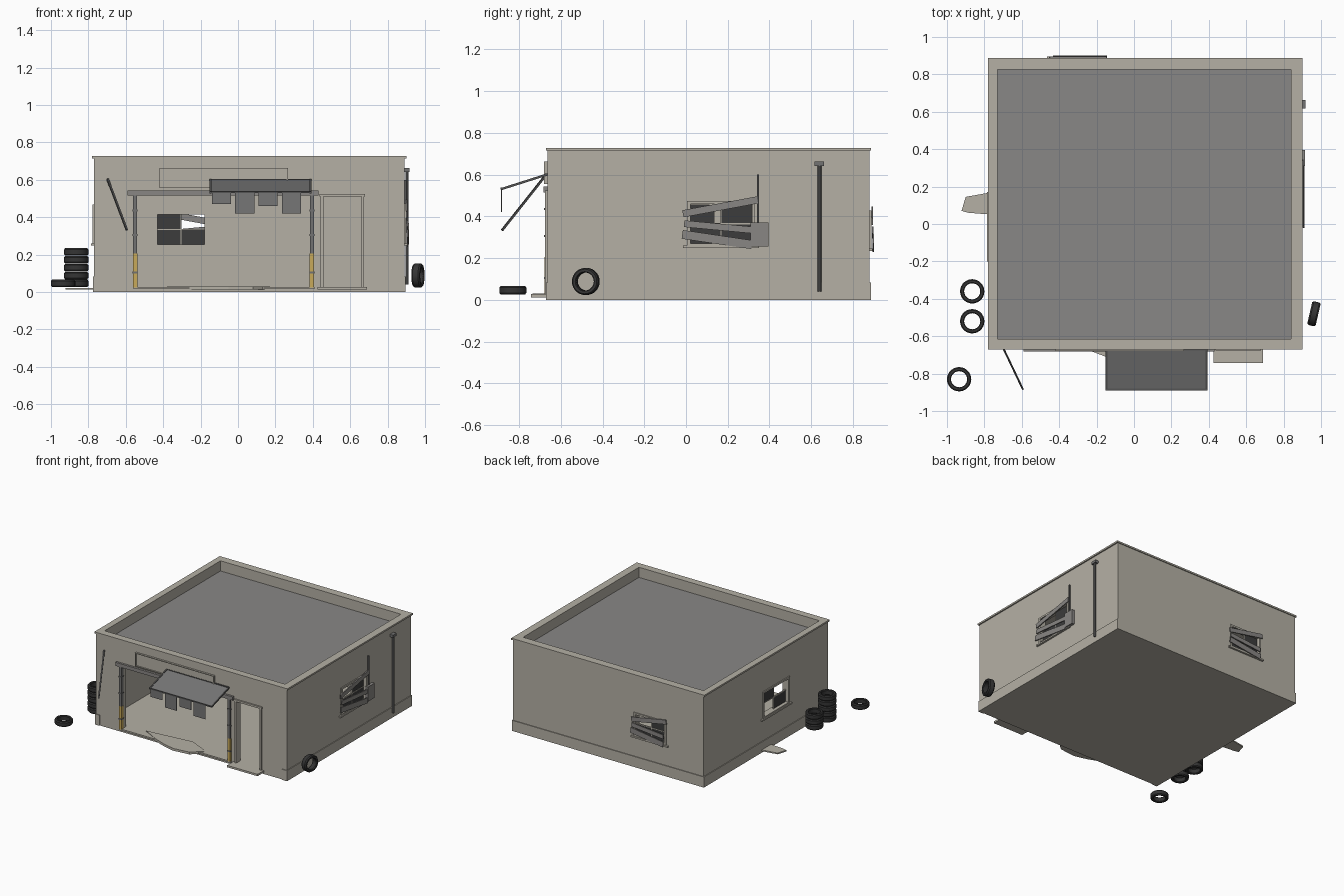
import bpy, bmesh, math
from mathutils import Vector, Matrix

if "Cube" in bpy.data.objects:
    bpy.data.objects.remove(bpy.data.objects["Cube"], do_unlink=True)


def material(name, r, g, b):
    m = bpy.data.materials.new(name)
    m.use_nodes = True
    m.diffuse_color = (r, g, b, 1)
    m.node_tree.nodes["Principled BSDF"].inputs["Base Color"].default_value = (r, g, b, 1)
    return m


PLASTER = material("beige plaster", .46, .435, .375)
ROOF = material("roof grey", .25, .245, .24)
WOOD = material("weathered grey boards", .25, .24, .23)
AWNING = material("awning grey", .18, .18, .18)
STEEL = material("dark steel", .09, .09, .09)
POST = material("post grey", .17, .17, .17)
RUBBER = material("black rubber", .035, .035, .035)
GLASS = material("dark glass", .045, .045, .045)
YELLOW = material("yellow paint", .58, .4, .1)


def finish(name, bm, mat, matrix=Matrix()):
    mesh = bpy.data.meshes.new(name)
    bmesh.ops.recalc_face_normals(bm, faces=bm.faces)
    bm.to_mesh(mesh)
    bm.free()
    mesh.materials.append(mat)
    ob = bpy.data.objects.new(name, mesh)
    bpy.context.collection.objects.link(ob)
    ob.matrix_world = matrix
    return ob


def box(name, x, y, z, mat, matrix=Matrix()):
    bm = bmesh.new()
    lo, hi = Vector((x[0], y[0], z[0])), Vector((x[1], y[1], z[1]))
    bmesh.ops.create_cube(bm, size=1, matrix=Matrix.Translation((lo + hi) / 2) @ Matrix.Diagonal((*(hi - lo), 1)))
    return finish(name, bm, mat, matrix)


def beam(name, p, q, wide, high, mat, matrix=Matrix()):
    p, q = Vector(p), Vector(q)
    d = q - p
    m = Matrix.Translation((p + q) / 2) @ d.to_track_quat('X', 'Z').to_matrix().to_4x4()
    half = d.length / 2
    return box(name, (-half, half), (-wide / 2, wide / 2), (-high / 2, high / 2), mat, matrix @ m)


def slab(name, outline, z0, z1, mat):
    bm = bmesh.new()
    face = bm.faces.new([bm.verts.new((x, y, z0)) for x, y in outline])
    out = bmesh.ops.extrude_face_region(bm, geom=[face])["geom"]
    bmesh.ops.translate(bm, vec=(0, 0, z1 - z0), verts=[v for v in out if isinstance(v, bmesh.types.BMVert)])
    return finish(name, bm, mat)


def tire(name, matrix):
    profile = [(.043, -.015), (.047, -.02), (.059, -.02), (.065, -.013),
               (.065, .013), (.059, .02), (.047, .02), (.043, .015)]
    bm = bmesh.new()
    verts = [bm.verts.new((r, 0, z)) for r, z in profile]
    edges = [bm.edges.new((v, verts[i - 1])) for i, v in enumerate(verts)]
    bmesh.ops.spin(bm, geom=verts + edges, cent=(0, 0, 0), axis=(0, 0, 1), angle=math.tau, steps=28)
    bmesh.ops.remove_doubles(bm, verts=bm.verts, dist=.0001)
    ob = finish(name, bm, RUBBER, matrix)
    bpy.ops.object.select_all(action='DESELECT')
    ob.select_set(True)
    bpy.context.view_layer.objects.active = ob
    bpy.ops.object.shade_smooth_by_angle(angle=math.radians(35))


# Building shell with the room, roof well, doors and windows cut out
X0, X1, Y0, Y1 = -.77, .89, -.665, .88
shell = box("building_shell", (X0, X1), (Y0, Y1), (0, .72), PLASTER)
cuts = [((-.725, .845), (-.62, .835), (.025, .6)),
        ((-.73, .84), (-.615, .825), (.645, .8)),
        ((-.54, .39), (-.75, -.55), (.025, .52)),
        ((.455, .66), (-.75, -.55), (.025, .51)),
        ((-.43, -.18), (.8, .95), (.255, .415)),
        ((-.85, -.7), (-.165, .135), (.27, .455)),
        ((.8, .95), (.02, .315), (.27, .46))]
for c in cuts:
    cutter = box("cutter", *c, PLASTER)
    cutter.hide_render = True
    mod = shell.modifiers.new("opening", 'BOOLEAN')
    mod.operation, mod.solver, mod.object = 'DIFFERENCE', 'EXACT', cutter
    bpy.context.view_layer.objects.active = shell
    bpy.ops.object.modifier_apply(modifier=mod.name)
    bpy.data.objects.remove(cutter, do_unlink=True)
box("roof_deck", (-.73, .84), (-.615, .825), (.645, .648), ROOF)

# Parapet coping
for n, x, y in (("front", (-.78, .9), (-.672, -.615)), ("back", (-.78, .9), (.825, .887)),
                ("right", (-.78, -.73), (-.615, .825)), ("left", (.84, .9), (-.615, .825))):
    box(n + "_coping", x, y, (.715, .728), PLASTER)

# Base skirting
for n, x, y in (("left", (X1, .896), (-.671, .886)), ("right", (-.776, X0), (-.671, .886)),
                ("back", (X0, X1), (Y1, .886)), ("front_left", (.85, X1), (-.671, Y0)),
                ("front_right", (X0, -.735), (-.671, Y0))):
    box(n + "_skirting", x, y, (0, .083), PLASTER)


def window(name, origin, angle, w, h, panes, boards):
    m = Matrix.Translation(origin) @ Matrix.Rotation(math.radians(angle), 4, 'Z')
    a, b = w / 2, h / 2
    for s in (-1, 1):
        box(name + "_jamb", sorted((s * a, s * (a + .016))), (-.008, .01), (-b, b), PLASTER, m)
        box(name + "_rail", (-a - .016, a + .016), (-.008, .01), sorted((s * b, s * (b + .014))), PLASTER, m)
    box(name + "_sill", (-a - .035, a + .035), (-.015, .01), (-b - .022, -b - .01), PLASTER, m)
    box(name + "_mullion", (-.003, .003), (.015, .025), (-b, b), PLASTER, m)
    box(name + "_crossbar", (-a, a), (.015, .025), (-.003, .003), PLASTER, m)
    for sx, sz in panes:
        box(name + "_pane", sorted((sx * .003, sx * a)), (.018, .022), sorted((sz * .003, sz * b)), GLASS, m)
    for i, (u0, v0, u1, v1, wide) in enumerate(boards):
        y = -.012 - .003 * i
        beam(name + "_board", (u0 * w, y, v0 * h), (u1 * w, y, v1 * h), .008, wide, WOOD, m)


fan = [(-.62, .25, .59, .6, .034), (-.6, 0, .5, -.16, .032), (-.63, -.27, .5, -.53, .042)]
three = [(1, 1), (-1, -1), (1, -1)]
window("left_window", (X1, .168, .365), 90, .295, .19, three, fan)
window("back_window", (-.305, Y1, .335), 180, .25, .16, three, fan)
window("right_window", (X0, -.015, .3625), -90, .3, .185, [(-1, 1), (1, -1)], [])

# Garage doorway: lintel and posts with painted feet
box("garage_lintel", (-.59, .43), (-.682, Y0), (.515, .543), WOOD)
for side, x in (("right", -.55), ("left", .395)):
    box(side + "_post", (x - .011, x + .011), (-.677, -.655), (.205, .515), POST)
    box(side + "_post_foot", (x - .012, x + .012), (-.678, -.654), (.025, .205), YELLOW)
    for z in (.1, .3, .43):
        box(side + "_post_bracket", (x - .014, x + .014), (-.681, -.652), (z, z + .01), POST)
box("garage_threshold", (-.56, .41), (-.675, -.62), (.015, .027), PLASTER)

# Side doorway and its step
for x in (.442, .66):
    box("door_jamb", (x, x + .014), (-.675, -.65), (.025, .51), PLASTER)
box("door_head", (.437, .679), (-.677, -.65), (.51, .525), PLASTER)
box("door_step", (.425, .69), (-.743, Y0), (.012, .027), PLASTER)

# Blank sign board with raised border
box("sign_panel", (-.415, .262), (-.672, Y0), (.557, .66), PLASTER)
for z in (.555, .656):
    box("sign_border", (-.42, .266), (-.68, Y0), (z, z + .006), PLASTER)
for x in (-.42, .26):
    box("sign_border", (x, x + .006), (-.68, Y0), (.561, .656), PLASTER)

# Broken awning with hanging flaps and a fallen strut
beam("awning_sheet", (.12, -.668, .6), (.12, -.882, .532), .53, .005, AWNING)
for x in (-.148, .388):
    beam("awning_side_rail", (x, -.668, .6), (x, -.885, .531), .01, .011, STEEL)
for y, z in ((-.67, .6), (-.884, .533)):
    box("awning_cross_rail", (-.153, .393), (y - .005, y + .005), (z - .005, z + .005), STEEL)
for x, z in ((-.14, .47), (-.015, .42), (.11, .46), (.235, .42)):
    box("awning_flap", (x, x + .102), (-.887, -.883), (z, .532), AWNING)
beam("fallen_strut", (-.697, -.668, .603), (-.595, -.882, .333), .01, .01, STEEL)

# Meter box, conduit and drain pipe on the left wall
box("meter_box", (X1, .913), (.31, .395), (.255, .37), WOOD)
box("conduit", (X1, .9), (.341, .35), (.37, .6), STEEL)
bm = bmesh.new()
bmesh.ops.create_cone(bm, cap_ends=True, segments=10, radius1=.009, radius2=.009, depth=.61)
finish("drain_pipe", bm, POST, Matrix.Translation((.903, .64, .345)))
box("drain_head", (X1, .917), (.617, .662), (.642, .662), POST)

# Tires: two stacks, one lying and one leaning
for y, count in ((-.52, 5), (-.36, 3)):
    for i in range(count):
        tire("stacked_tire", Matrix.Translation((-.865, y, .046 + .042 * i)))
tire("lying_tire", Matrix.Translation((-.935, -.83, .046)))
tire("leaning_tire", Matrix.Translation((.962, -.48, .088)) @ Matrix.Rotation(math.radians(-13), 4, 'Z')
     @ Matrix.Rotation(math.radians(90), 4, 'Y') @ Matrix.Diagonal((1, 1, 1.15, 1)))

# Rubble patches on the ground
slab("garage_rubble", [(-.38, -.6), (-.25, -.672), (-.15, -.71), (-.05, -.735), (.08, -.72), (.17, -.64), (.0, -.56)],
     .012, .03, PLASTER)
slab("window_rubble", [(-.76, .17), (-.9, .145), (-.922, .07), (-.885, .06), (-.76, .05)], .012, .022, PLASTER)
